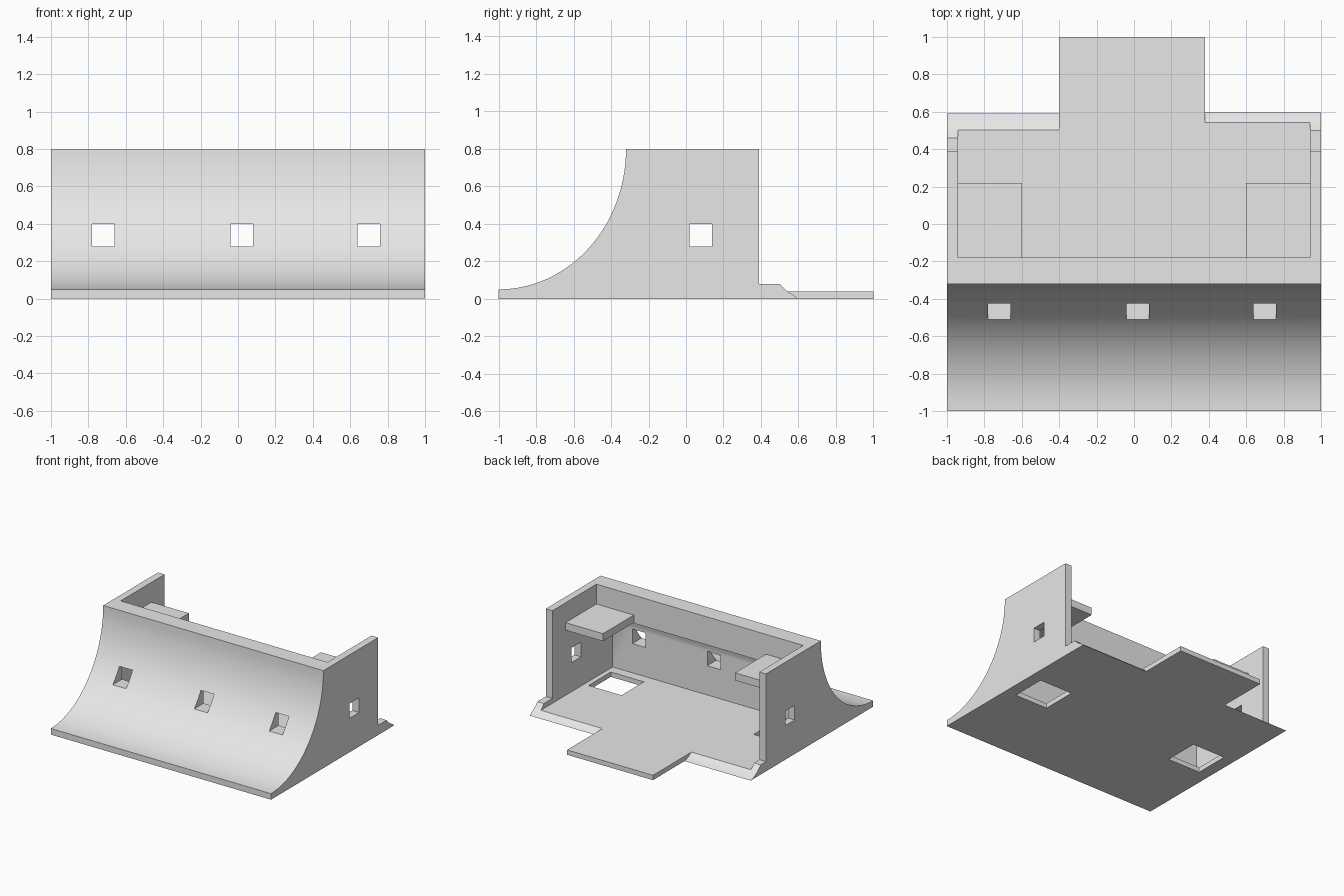
import bpy
import bmesh
import math

default_cube = bpy.data.objects.get("Cube")
if default_cube:
    bpy.data.objects.remove(default_cube, do_unlink=True)

concrete = bpy.data.materials.new("concrete_grey")
concrete.use_nodes = True
GREY = (0.8, 0.8, 0.8, 1.0)
concrete.diffuse_color = GREY
concrete.node_tree.nodes["Principled BSDF"].inputs["Base Color"].default_value = GREY


def prism(name, profile, x0, x1):
    """Extrude a (y, z) profile along x."""
    bm = bmesh.new()
    face = bm.faces.new([bm.verts.new((x0, y, z)) for y, z in profile])
    ext = bmesh.ops.extrude_face_region(bm, geom=[face])
    moved = [v for v in ext["geom"] if isinstance(v, bmesh.types.BMVert)]
    bmesh.ops.translate(bm, verts=moved, vec=(x1 - x0, 0, 0))
    bmesh.ops.recalc_face_normals(bm, faces=bm.faces)
    mesh = bpy.data.meshes.new(name)
    bm.to_mesh(mesh)
    bm.free()
    mesh.materials.append(concrete)
    obj = bpy.data.objects.new(name, mesh)
    bpy.context.collection.objects.link(obj)
    return obj


def box(name, x0, x1, y0, y1, z0, z1):
    return prism(name, [(y0, z0), (y1, z0), (y1, z1), (y0, z1)], x0, x1)


def combine(target, tool, operation):
    """Bake a boolean into the target and remove the tool."""
    tool.hide_render = True
    mod = target.modifiers.new("combine", "BOOLEAN")
    mod.operation = operation
    mod.solver = "EXACT"
    mod.object = tool
    bpy.context.view_layer.update()
    graph = bpy.context.evaluated_depsgraph_get()
    baked = bpy.data.meshes.new_from_object(target.evaluated_get(graph))
    target.modifiers.clear()
    target.data = baked
    bpy.data.objects.remove(tool, do_unlink=True)


def arc(start, end, steps):
    """Concave quarter ellipse, flat at its low end and steep at its high end."""
    (ya, za), (yb, zb) = start, end
    angles = [math.pi / 2 * i / steps for i in range(steps + 1)]
    return [(ya + (yb - ya) * math.sin(t), zb - (zb - za) * math.cos(t)) for t in angles]


def lip(y0, y1):
    """Hollow slope at the rear edge, from the curb top to the ground."""
    return [(y0, 0.08), (y0 + 0.02, 0.058), (y0 + 0.045, 0.037),
            (y0 + 0.085, 0.013), (y1, 0.0)]


# Outer mass: curved front, straight rear edge of the walls, curb and rear lip
front_curve = arc((-1, 0.05), (-0.32, 0.8), 28)
outline = [(-1, 0)] + front_curve + [(0.39, 0.8), (0.39, 0.08)] + lip(0.5, 0.595)
body = prism("bunker_shell", outline, -1, 1)

# Interior with a recess below the thick upper front wall
interior = [(-0.18, 0.9), (-0.18, 0.57), (-0.33, 0.57), (-0.39, 0.43),
            (-0.39, 0.04), (1, 0.04), (1, 0.9)]
combine(body, prism("interior_cutter", interior, -0.94, 0.94), "DIFFERENCE")

# The right part of the rear lip sits a little further forward
short_lip = lip(0.46, 0.59) + [(0.59, -0.1), (0.7, -0.1), (0.7, 0.2), (0.46, 0.2)]
combine(body, prism("lip_cutter", short_lip, -1.1, -0.39), "DIFFERENCE")

# Front embrasures and the side windows
for x in (-0.72, 0.02, 0.7):
    cutter = box("embrasure_cutter", x - 0.06, x + 0.06, -0.8, -0.3, 0.28, 0.4)
    combine(body, cutter, "DIFFERENCE")
combine(body, box("window_cutter", -1.2, 1.2, 0.02, 0.14, 0.28, 0.4), "DIFFERENCE")

# Floor hatches under the shelves
for side in (-1, 1):
    x0, x1 = sorted((side * 0.6, side * 0.9))
    combine(body, box("hatch_cutter", x0, x1, -0.31, -0.02, -0.1, 0.2), "DIFFERENCE")

# Rear entrance platform
combine(body, box("entrance_platform", -0.4, 0.38, 0.42, 1, 0, 0.04), "UNION")

# Corner shelves
for side, label in ((-1, "right"), (1, "left")):
    x0, x1 = sorted((side * 0.6, side * 0.945))
    box(label + "_shelf", x0, x1, -0.185, 0.22, 0.575, 0.637)

# Smooth the curved front while keeping edges crisp
bpy.ops.object.select_all(action="DESELECT")
body.select_set(True)
bpy.context.view_layer.objects.active = body
bpy.ops.object.shade_smooth_by_angle(angle=math.radians(25))
